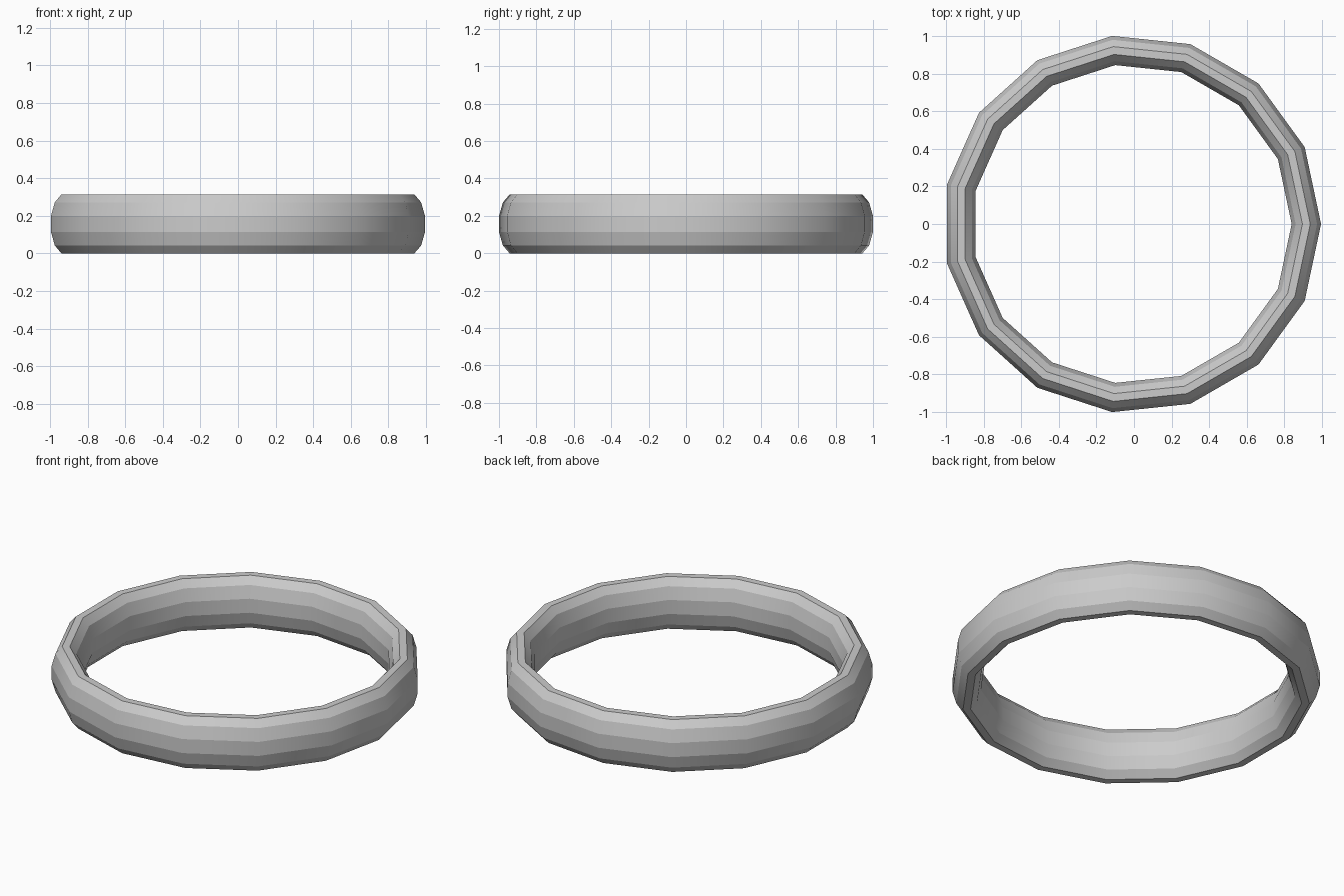
import bpy, bmesh
from math import cos, sin, pi

if "Cube" in bpy.data.objects:
    bpy.data.objects.remove(bpy.data.objects["Cube"])

SEGMENTS, SIDES = 15, 12
MID_RADIUS, HALF_WIDTH, HALF_HEIGHT = 0.9275, 0.078, 0.157
SHIFT_X = -0.011

# Tall twelve-sided cross-section with a flat face on each side
k = cos(pi / SIDES)
profile = []
for j in range(SIDES):
    a = 2 * pi * (j + 0.5) / SIDES
    profile.append((MID_RADIUS + HALF_WIDTH * cos(a) / k,
                    HALF_HEIGHT + HALF_HEIGHT * sin(a) / k))

# Sweep the section round fifteen segments
bm = bmesh.new()
rings = []
for i in range(SEGMENTS):
    t = 2 * pi * i / SEGMENTS
    rings.append([bm.verts.new((r * cos(t) + SHIFT_X, r * sin(t), z))
                  for r, z in profile])
for i in range(SEGMENTS):
    a, b = rings[i], rings[(i + 1) % SEGMENTS]
    for j in range(SIDES):
        n = (j + 1) % SIDES
        bm.faces.new((a[j], b[j], b[n], a[n])).smooth = True

# Bands are smooth around the ring and crisp where they meet
for i in range(SEGMENTS):
    a, b = rings[i], rings[(i + 1) % SEGMENTS]
    for j in range(SIDES):
        bm.edges.get((a[j], b[j])).smooth = False
bmesh.ops.recalc_face_normals(bm, faces=bm.faces[:])

mesh = bpy.data.meshes.new("ring_band")
bm.to_mesh(mesh)
bm.free()
ring = bpy.data.objects.new("ring_band", mesh)
bpy.context.collection.objects.link(ring)
